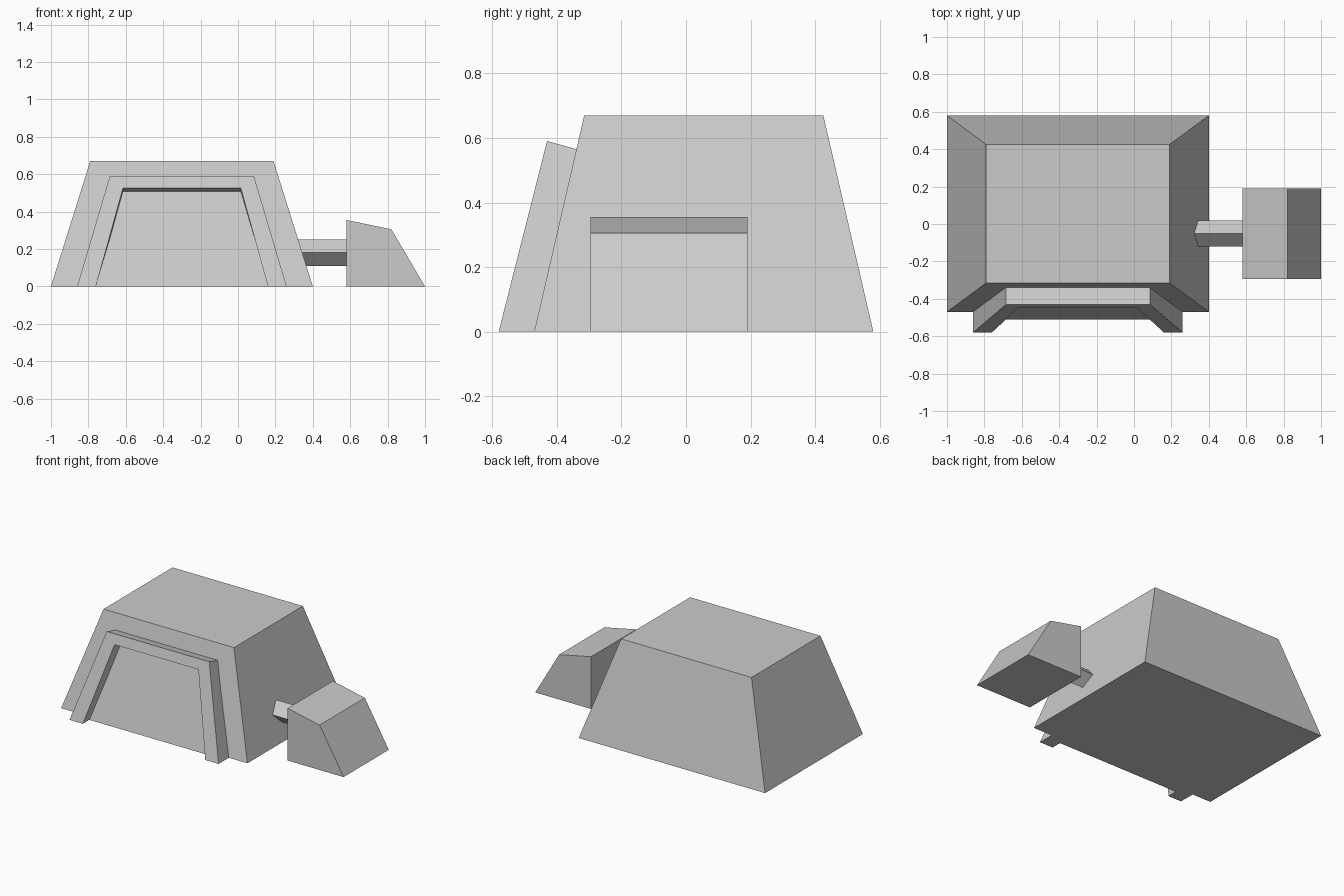
import bpy
import bmesh

if "Cube" in bpy.data.objects:
    bpy.data.objects.remove(bpy.data.objects["Cube"], do_unlink=True)

GREY = (0.6, 0.6, 0.6, 1)
grey = bpy.data.materials.new("plain grey")
grey.use_nodes = True
grey.diffuse_color = GREY
grey.node_tree.nodes["Principled BSDF"].inputs["Base Color"].default_value = GREY


def loft(name, start, end):
    """Closed solid between two matching outlines."""
    bm = bmesh.new()
    a = [bm.verts.new(p) for p in start]
    b = [bm.verts.new(p) for p in end]
    bm.faces.new(a)
    bm.faces.new(b[::-1])
    for i in range(len(a)):
        j = (i + 1) % len(a)
        bm.faces.new((a[j], a[i], b[i], b[j]))
    bmesh.ops.recalc_face_normals(bm, faces=bm.faces)
    mesh = bpy.data.meshes.new(name)
    bm.to_mesh(mesh)
    bm.free()
    mesh.materials.append(grey)
    obj = bpy.data.objects.new(name, mesh)
    bpy.context.collection.objects.link(obj)
    return obj


def rectangle(x0, x1, y0, y1, z):
    return [(x0, y0, z), (x1, y0, z), (x1, y1, z), (x0, y1, z)]


def leaning(outline, depth):
    """Place an x-z outline on the leaning front, set back by depth."""
    return [(x, -0.58 + 0.254 * z + depth, z * (1 - 0.46 * depth))
            for x, z in outline]


def mirrored(half):
    """Complete a half outline about the entrance centre line."""
    centre = -0.3
    return ([(centre - w, z) for w, z in half]
            + [(centre + w, z) for w, z in reversed(half)])


# Tapered main body
loft("main_body", rectangle(-1, 0.4, -0.47, 0.58, 0),
     rectangle(-0.79, 0.19, -0.315, 0.425, 0.67))

# Entrance frame with its recessed panel
outer = [(0.56, 0), (0.385, 0.59)]
inner = [(0.46, 0), (0.315, 0.525)]
frame = mirrored(outer) + mirrored(inner)[::-1]
loft("entrance_frame", leaning(frame, 0), leaning(frame, 0.13))
panel = mirrored([(0.465, 0), (0.32, 0.54)])
loft("entrance_panel", leaning(panel, 0.07), leaning(panel, 0.125))

# Side block with sloping roof and outer face
block = [(0.58, 0), (0.58, 0.355), (0.82, 0.305), (1, 0)]
loft("side_block", [(x, -0.295, z) for x, z in block],
     [(x, 0.19, z) for x, z in block])

# Diamond-section connecting bar
diamond = [(-0.05, 0.25), (-0.12, 0.18), (-0.05, 0.11), (0.02, 0.18)]
loft("connecting_bar", [(0.3, y, z) for y, z in diamond],
     [(0.6, y, z) for y, z in diamond])
